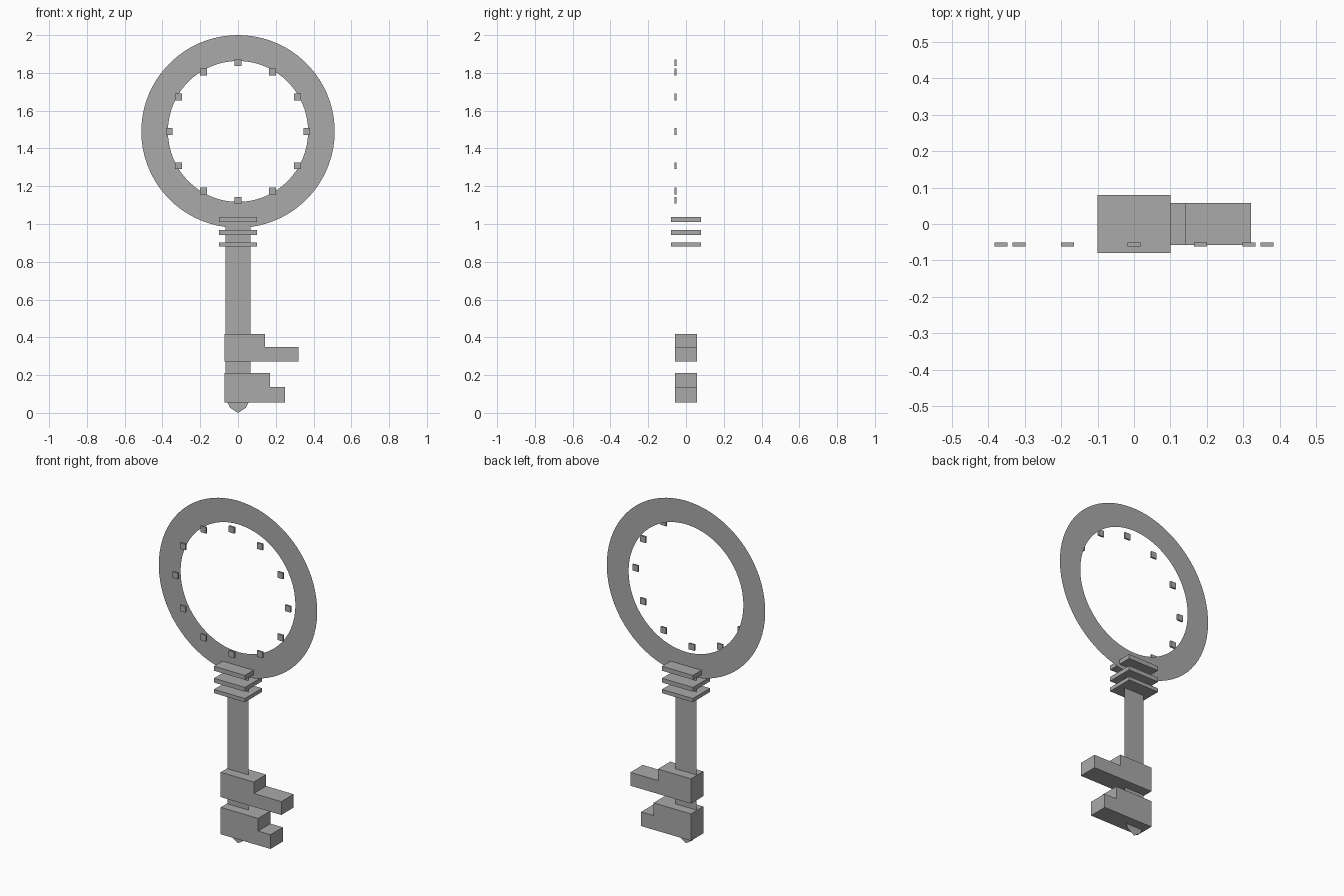
import bpy
import bmesh
import math

cube = bpy.data.objects.get("Cube")
if cube:
    bpy.data.objects.remove(cube, do_unlink=True)

GREY = (0.4, 0.4, 0.4, 1.0)
metal = bpy.data.materials.new("grey_metal")
metal.use_nodes = True
metal.diffuse_color = GREY
metal.node_tree.nodes["Principled BSDF"].inputs["Base Color"].default_value = GREY

RING_Z = 1.49


def prism(name, outline, y0, y1):
    """Extrude an x-z outline from y0 to y1."""
    bm = bmesh.new()
    face = bm.faces.new([bm.verts.new((x, y0, z)) for x, z in outline])
    out = bmesh.ops.extrude_face_region(bm, geom=[face])["geom"]
    moved = [v for v in out if isinstance(v, bmesh.types.BMVert)]
    bmesh.ops.translate(bm, verts=moved, vec=(0, y1 - y0, 0))
    bmesh.ops.recalc_face_normals(bm, faces=bm.faces)
    mesh = bpy.data.meshes.new(name)
    bm.to_mesh(mesh)
    bm.free()
    obj = bpy.data.objects.new(name, mesh)
    bpy.context.collection.objects.link(obj)
    mesh.materials.append(metal)
    return obj


def box(name, x0, x1, y0, y1, z0, z1):
    return prism(name, [(x0, z0), (x1, z0), (x1, z1), (x0, z1)], y0, y1)


def arc(rx, rz, start, end, steps):
    angles = [start + (end - start) * i / steps for i in range(steps + 1)]
    return [(rx * math.sin(a), RING_Z - rz * math.cos(a)) for a in angles]


# Flat sheet: ring handle and shaft in one outline, with a round opening
half = 0.067
gap = math.asin(half / 0.512)
tip = [(-half, 0.13), (-0.055, 0.055), (-0.042, 0.027), (0, 0),
       (0.042, 0.027), (0.055, 0.055), (half, 0.13)]
outer = arc(0.512, 0.51, gap, 2 * math.pi - gap, 72) + tip
inner = arc(0.371, 0.373, 0, 2 * math.pi, 64)[:-1]

curve = bpy.data.curves.new("handle_and_shaft", "CURVE")
curve.dimensions = "2D"
curve.fill_mode = "BOTH"
for points in (outer, inner):
    spline = curve.splines.new("POLY")
    spline.points.add(len(points) - 1)
    for point, (x, z) in zip(spline.points, points):
        point.co = (x, z, 0, 1)
    spline.use_cyclic_u = True
curve.materials.append(metal)
sheet = bpy.data.objects.new("handle_and_shaft", curve)
sheet.rotation_euler.x = math.pi / 2
bpy.context.collection.objects.link(sheet)
bpy.context.view_layer.objects.active = sheet
sheet.select_set(True)
bpy.ops.object.convert(target="MESH")

# Collar plates around the neck
for i, (z0, z1) in enumerate([(1.011, 1.037), (0.942, 0.967), (0.88, 0.902)]):
    box(f"collar_{i + 1}", -0.1, 0.1, -0.079, 0.079, z0, z1)

# Stepped teeth
for name, mid, end, z0, step, top in [("upper_tooth", 0.142, 0.32, 0.272, 0.35, 0.417),
                                      ("lower_tooth", 0.17, 0.25, 0.055, 0.138, 0.212)]:
    prism(name, [(-0.072, z0), (end, z0), (end, step), (mid, step),
                 (mid, top), (-0.072, top)], -0.057, 0.057)

# Twelve small studs in front of the opening's rim
for i in range(12):
    a = math.tau * i / 12
    x, z = 0.364 * math.sin(a), RING_Z + 0.364 * math.cos(a)
    box(f"stud_{i + 1}", x - 0.018, x + 0.018, -0.061, -0.051, z - 0.018, z + 0.018)
